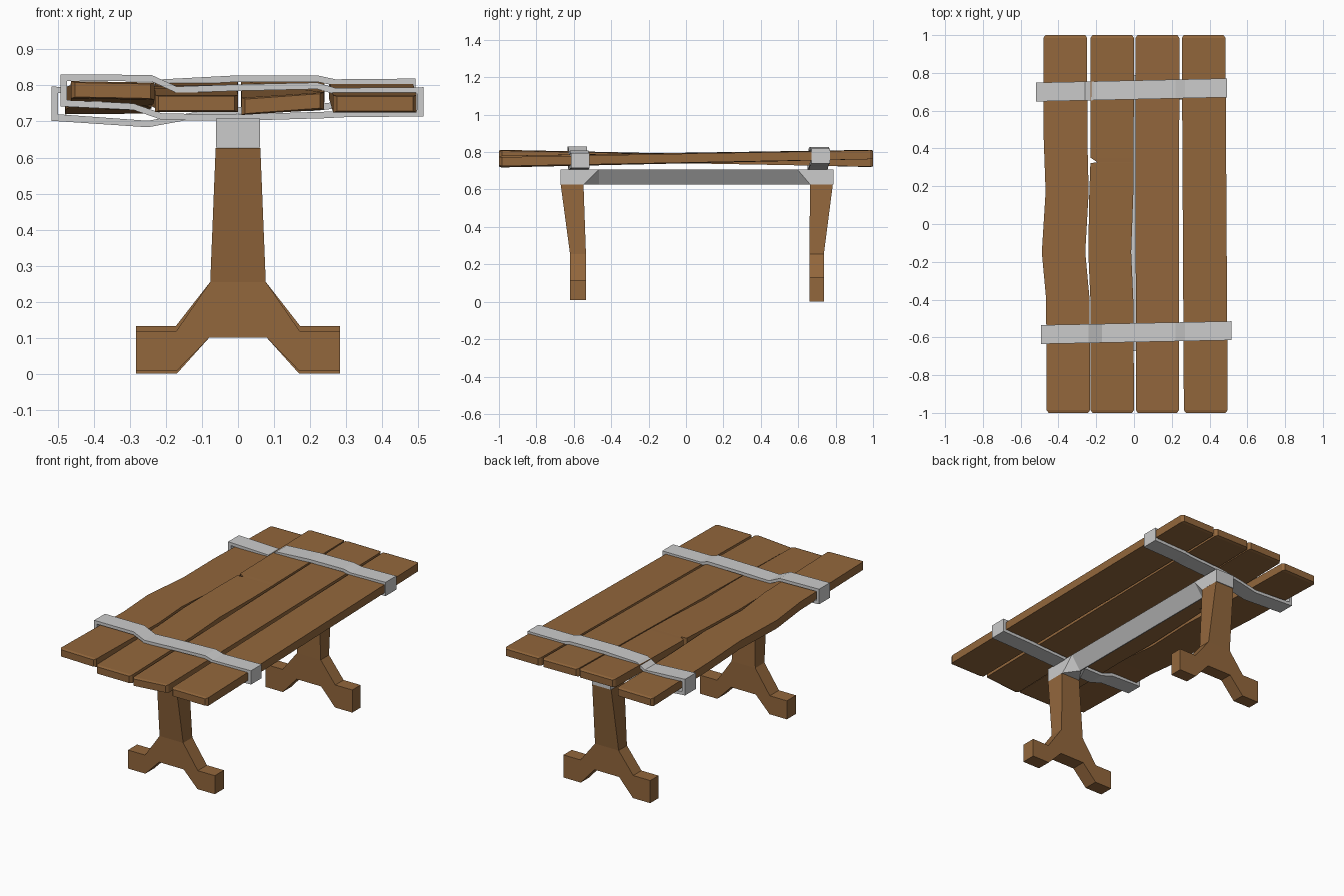
import bpy, bmesh

if "Cube" in bpy.data.objects:
    bpy.data.objects.remove(bpy.data.objects["Cube"])

wood = bpy.data.materials.new("wood")
wood.diffuse_color = (0.29, 0.135, 0.045, 1)
wood.use_nodes = True
wood.node_tree.nodes["Principled BSDF"].inputs["Base Color"].default_value = wood.diffuse_color


def make(name, verts, faces, mat=None, tri=False):
    bm = bmesh.new()
    vs = [bm.verts.new(v) for v in verts]
    for f in faces:
        bm.faces.new([vs[i] for i in f])
    bmesh.ops.recalc_face_normals(bm, faces=bm.faces)
    if tri:
        bmesh.ops.triangulate(bm, faces=bm.faces, quad_method='SHORT_EDGE')
    me = bpy.data.meshes.new(name)
    bm.to_mesh(me)
    bm.free()
    ob = bpy.data.objects.new(name, me)
    bpy.context.collection.objects.link(ob)
    if mat:
        me.materials.append(mat)
    return ob


def loft(name, rings, mat=None, closed=False, tri=False):
    n, m = len(rings[0]), len(rings)
    faces = []
    for r in range(m if closed else m - 1):
        s = (r + 1) % m
        faces += [(r*n + i, r*n + (i+1) % n, s*n + (i+1) % n, s*n + i) for i in range(n)]
    if not closed:
        faces += [tuple(range(n)), tuple(range((m-1)*n, m*n))]
    return make(name, [v for r in rings for v in r], faces, mat, tri)


# Table top: warped planks, stations are (y, left x, right x, left z, right z)
def plank(name, stations, half=0.024):
    rings = []
    for y, xl, xr, zl, zr in stations:
        e = 0.008 if abs(y) == 1 else 0
        h = half - e / 2
        rings.append([(xl+e, y, zl-h), (xr-e, y, zr-h), (xr-e, y, zr+h), (xl+e, y, zl+h)])
    loft(name, rings, wood)


plank("plank_outer_left", [
    (-1, -.46, -.235, .788, .784), (-.985, -.463, -.232, .788, .784),
    (-.4, -.465, -.235, .776, .772), (-.15, -.488, -.258, .770, .767),
    (.17, -.468, -.24, .763, .761), (.45, -.478, -.247, .757, .756),
    (.985, -.48, -.248, .744, .746), (1, -.477, -.25, .744, .746)])
plank("plank_inner_left", [
    (-1, -.228, -.002, .75, .75), (-.985, -.23, 0, .75, .75),
    (-.42, -.23, -.003, .761, .761), (-.15, -.242, -.015, .767, .767),
    (.15, -.237, -.004, .773, .773), (.322, -.231, -.002, .776, .776),
    (.327, -.195, -.002, .776, .776), (.352, -.231, -.002, .777, .777),
    (.985, -.23, 0, .788, .788), (1, -.228, -.002, .788, .788)])
plank("plank_inner_right", [
    (-1, .012, .236, .742, .757), (-.985, .01, .238, .742, .757),
    (.985, .008, .24, .788, .786), (1, .01, .238, .788, .786)])
plank("plank_outer_right", [
    (-1, .267, .493, .749, .749), (-.985, .264, .496, .749, .749),
    (.985, .253, .484, .786, .786), (1, .255, .482, .786, .786)])


# Metal straps wrapped around the planks
def strap(name, top, bottom, y0, slope, t=0.018, half=0.05):
    path = [(p, -1) for p in top] + [(p, 1) for p in reversed(bottom)]
    x0, x1 = top[0][0], top[-1][0]
    rings = []
    for (x, z), s in path:
        xi = x + t if x == x0 else x - t if x == x1 else x
        zi = z + s * t
        y, yi = y0 + slope * x, y0 + slope * xi
        rings.append([(x, y-half, z), (x, y+half, z), (xi, yi+half, zi), (xi, yi-half, zi)])
    loft(name, rings, None, closed=True)


strap("front_strap",
      [(-.493, .831), (-.24, .829), (-.17, .797), (0, .803), (.22, .808), (.27, .793), (.515, .795)],
      [(-.493, .742), (-.29, .732), (-.21, .704), (0, .702), (.24, .709), (.3, .712), (.515, .714)],
      -.575, .02)
strap("back_strap",
      [(-.518, .797), (-.26, .785), (-.21, .817), (0, .828), (.22, .828), (.27, .817), (.492, .819)],
      [(-.518, .702), (-.25, .684), (-.13, .706), (0, .722), (.22, .73), (.27, .736), (.492, .738)],
      .71, .022)


# Trestle legs: outline extruded in y, the stem flaring outwards at the top
def leg(name, sign, low, high, foot_bottom, foot_top):
    half = [(.08, .10), (.17, foot_bottom), (.283, foot_bottom), (.283, foot_top),
            (.172, foot_top), (.077, .255), (.062, .627)]
    out = half + [(-x, z) for x, z in reversed(half)]
    n = len(out)
    ys = [high if z > .5 else low for _, z in out]
    verts = [(x, sign*y[k], z) for k in (0, 1) for (x, z), y in zip(out, ys)]
    lower = [0, 1, 2, 3, 4, 5, 8, 9, 10, 11, 12, 13]
    faces = [(i, (i+1) % n, n + (i+1) % n, n + i) for i in range(n)]
    for k in (0, n):
        faces += [[k+i for i in lower], [k+i for i in (5, 6, 7, 8)]]
    make(name, verts, faces, wood)


leg("front_leg", -1, (.535, .62), (.548, .67), .008, .117)
leg("back_leg", 1, (.66, .737), (.663, .785), 0, .133)

# Crossbeam: square caps on the legs, tapering to a V section between them
W, TOP, BOT = .061, .708, .628


def section(y, wb):
    return [(W, y, TOP), (wb, y, BOT), (-wb, y, BOT), (-W, y, TOP)]


loft("crossbeam", [section(-.672, W), section(-.545, W), section(-.465, .003),
                   section(.595, .003), section(.663, W), section(.788, W)], tri=True)
